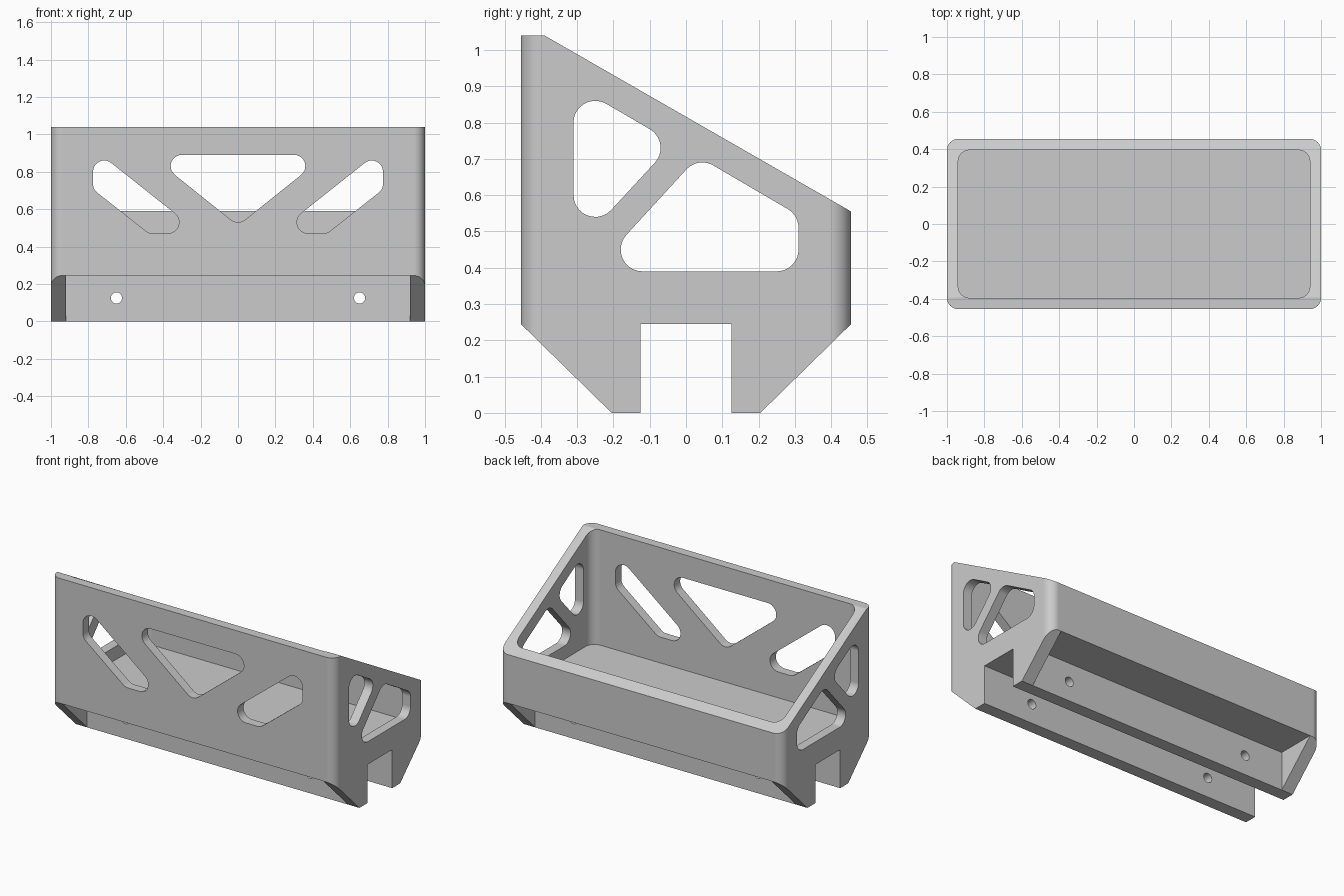
import bpy, bmesh, math
from mathutils import Vector

cube = bpy.data.objects.get("Cube")
if cube:
    bpy.data.objects.remove(cube, do_unlink=True)

grey = bpy.data.materials.new("light_grey")
grey.use_nodes = True
grey.diffuse_color = (0.6, 0.6, 0.6, 1)
grey.node_tree.nodes["Principled BSDF"].inputs["Base Color"].default_value = (0.6, 0.6, 0.6, 1)


def rounded(centres, r, steps=10):
    """Outline around circles of radius r at counter-clockwise centres."""
    out, n = [], len(centres)
    for i in range(n):
        p, c, q = (Vector(centres[(i + k) % n]) for k in (-1, 0, 1))
        d0, d1 = c - p, q - c
        start = math.atan2(-d0.x, d0.y)
        turn = (math.atan2(-d1.x, d1.y) - start) % math.tau
        for s in range(steps + 1):
            a = start + turn * s / steps
            out.append((c.x + r * math.cos(a), c.y + r * math.sin(a)))
    return out


def rect(x, y):
    return [(-x, -y), (x, -y), (x, y), (-x, y)]


def circle(cx, cy, r, n=24):
    return [(cx + r * math.cos(math.tau * i / n), cy + r * math.sin(math.tau * i / n)) for i in range(n)]


def prism(name, outline, axis, lo, hi):
    """Extrude a 2D outline along one axis from lo to hi."""
    place = {"X": lambda u, v, t: (t, u, v),
             "Y": lambda u, v, t: (u, t, v),
             "Z": lambda u, v, t: (u, v, t)}[axis]
    bm = bmesh.new()
    low = [bm.verts.new(place(u, v, lo)) for u, v in outline]
    high = [bm.verts.new(place(u, v, hi)) for u, v in outline]
    bm.faces.new(low)
    bm.faces.new(high)
    for i in range(len(low)):
        j = (i + 1) % len(low)
        bm.faces.new((low[i], low[j], high[j], high[i]))
    bmesh.ops.recalc_face_normals(bm, faces=bm.faces)
    mesh = bpy.data.meshes.new(name)
    bm.to_mesh(mesh)
    bm.free()
    mesh.materials.append(grey)
    obj = bpy.data.objects.new(name, mesh)
    bpy.context.collection.objects.link(obj)
    return obj


def carve(body, cutter, operation="DIFFERENCE"):
    cutter.hide_render = True
    bpy.context.view_layer.objects.active = body
    mod = body.modifiers.new("carve", "BOOLEAN")
    mod.operation, mod.solver, mod.object = operation, "EXACT", cutter
    bpy.ops.object.modifier_apply(modifier=mod.name)
    bpy.data.objects.remove(cutter, do_unlink=True)


# Rounded block trimmed to the side silhouette (sloped rim, feet, channel)
R = 0.06
holder = prism("bin_holder", rounded(rect(1 - R, 0.455 - R), R), "Z", -0.1, 1.2)
silhouette = [(-0.5, 1.04), (-0.5, 0.289), (-0.205, 0), (-0.125, 0), (-0.125, 0.245),
              (0.125, 0.245), (0.125, 0), (0.205, 0), (0.5, 0.289), (0.5, 0.529), (-0.39, 1.04)]
carve(holder, prism("silhouette", silhouette, "X", -1.1, 1.1), "INTERSECT")

# Open tray interior
carve(holder, prism("cavity", rounded(rect(0.94 - R, 0.395 - R), R), "Z", 0.305, 1.3))

# Recesses outside the rails, leaving triangular end gussets
for s in (-1, 1):
    recess = [(s * 0.205, -0.1), (s * 0.6, -0.1), (s * 0.6, 0.245), (s * 0.205, 0.245)]
    carve(holder, prism("recess", recess, "X", -0.92, 0.92))

# Windows through both end walls
for centres in ([(-0.25, 0.80), (-0.25, 0.60), (-0.13, 0.73)],
                [(0.045, 0.63), (-0.12, 0.45), (0.25, 0.45), (0.25, 0.51)]):
    carve(holder, prism("end_window", rounded(centres, R), "X", -1.1, 1.1))

# Windows through the tall front wall
slot = [(-0.715, 0.80), (-0.715, 0.735), (-0.455, 0.53), (-0.375, 0.53)]
mirrored = [(-x, z) for x, z in reversed(slot)]
for centres in (slot, mirrored, [(-0.30, 0.83), (0, 0.59), (0.30, 0.83)]):
    carve(holder, prism("front_window", rounded(centres, R), "Y", -0.6, -0.2))

# Bolt holes through the two rails
for x in (-0.65, 0.65):
    carve(holder, prism("bolt_hole", circle(x, 0.125, 0.03), "Y", -0.3, 0.3))

# Smooth rounded corners, crisp edges
bpy.ops.object.select_all(action="DESELECT")
holder.select_set(True)
bpy.context.view_layer.objects.active = holder
bpy.ops.object.shade_smooth_by_angle(angle=math.radians(30))
weighted = holder.modifiers.new("weighted_normals", "WEIGHTED_NORMAL")
weighted.keep_sharp = True
